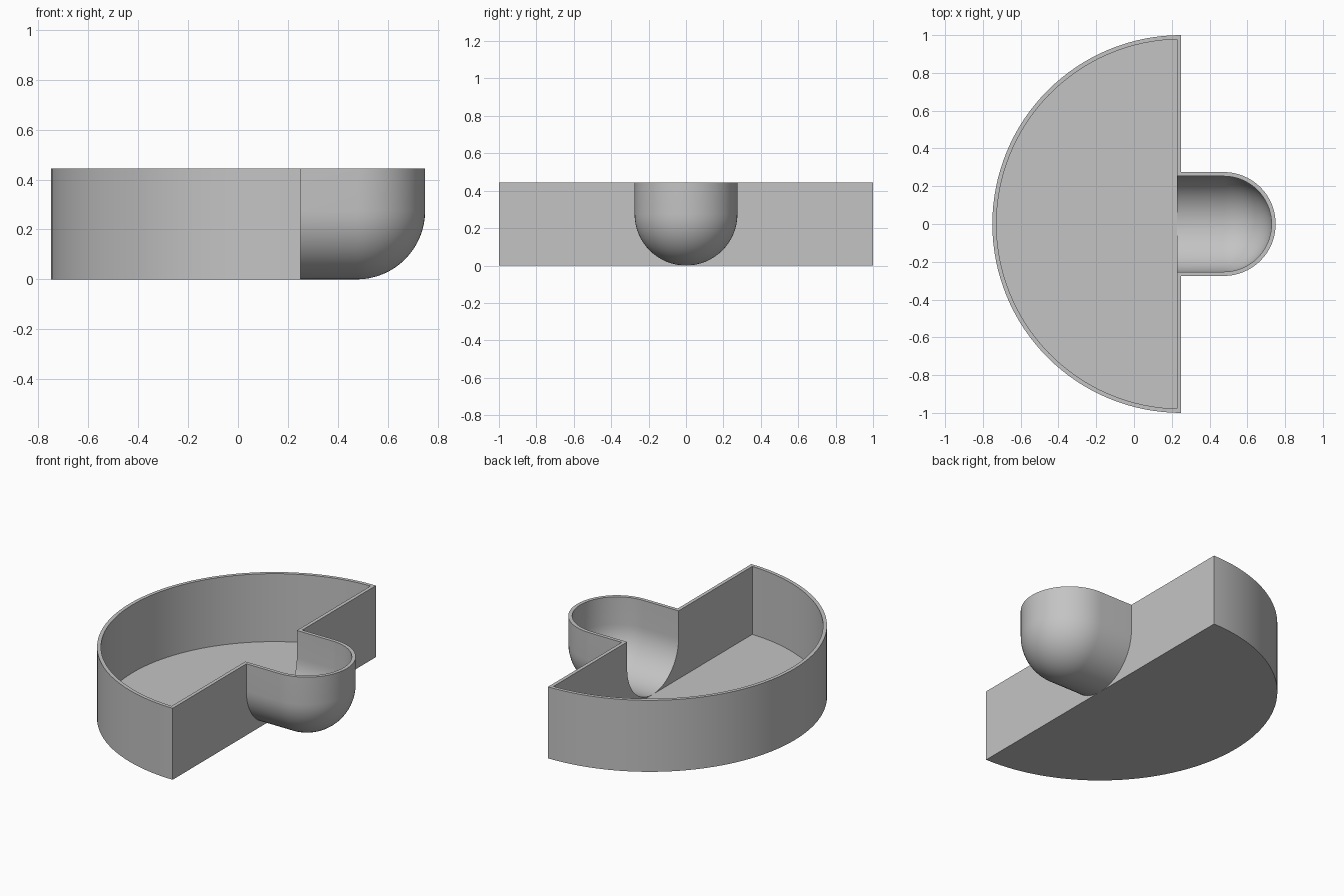
import bpy
import bmesh
from math import sin, cos, asin, pi, radians

cube = bpy.data.objects.get("Cube")
if cube:
    bpy.data.objects.remove(cube)

HEIGHT = 0.445       # rim height
WALL = 0.022         # wall and floor thickness
FLAT_X = 0.25        # flat side of the half-round tray
NOSE_X = 0.475       # axis of the rounded spout end
SPOUT_R = 0.275      # spout radius, also the height of its ball centre
ARC, NOSE, BOWL = 64, 32, 16


def make_material(name, rgb):
    mat = bpy.data.materials.new(name)
    mat.use_nodes = True
    mat.diffuse_color = (*rgb, 1)
    mat.node_tree.nodes["Principled BSDF"].inputs["Base Color"].default_value = (*rgb, 1)
    return mat


def add_skin(bm, inset):
    """Add one open-topped skin of tray and spout; return its top outline."""
    flat, r = FLAT_X - inset, SPOUT_R - inset

    def face(points):
        bm.faces.new([bm.verts.new(p) for p in points])

    # Half-round wall
    radius = 1 - inset
    start = pi / 2 + asin(inset / radius)
    sweep = 2 * (pi - start)
    arc = [(FLAT_X + radius * cos(start + sweep * i / ARC),
            radius * sin(start + sweep * i / ARC)) for i in range(ARC + 1)]
    for (x0, y0), (x1, y1) in zip(arc, arc[1:]):
        face([(x0, y0, inset), (x1, y1, inset), (x1, y1, HEIGHT), (x0, y0, HEIGHT)])

    # Floor, with a vertex where the spout meets it
    face([(x, y, inset) for x, y in arc] + [(flat, 0, inset)])

    # Spout: straight channel running into a half-round, ball-bottomed nose
    profile = [(r, HEIGHT)] + [(r * cos(pi / 2 * j / BOWL),
                                SPOUT_R - r * sin(pi / 2 * j / BOWL))
                               for j in range(BOWL)] + [(0, inset)]
    angles = [-pi / 2 + pi * i / NOSE for i in range(NOSE + 1)]
    rings = [[(flat, -d, z) for d, z in profile]]
    rings += [[(NOSE_X + d * cos(a), d * sin(a), z) for d, z in profile] for a in angles]
    rings += [[(flat, d, z) for d, z in profile]]
    for a, b in zip(rings, rings[1:]):
        for j in range(len(profile) - 1):
            quad = [a[j], b[j], b[j + 1], a[j + 1]]
            if j == len(profile) - 2 and a[-1] == b[-1]:
                quad.pop()
            face(quad)

    # Flat wall on each side of the spout opening
    for ring, (x, y) in ((rings[0], arc[-1]), (rings[-1], arc[0])):
        face([(flat, y, inset), (flat, y, HEIGHT)] + ring)

    return [(x, y, HEIGHT) for x, y in arc] + [ring[0] for ring in rings]


# Tray with spout: outer skin, inner skin and the rim between them
bm = bmesh.new()
outer = add_skin(bm, 0)
inner = add_skin(bm, WALL)
for i in range(len(outer)):
    k = (i + 1) % len(outer)
    bm.faces.new([bm.verts.new(p) for p in (outer[i], outer[k], inner[k], inner[i])])
bmesh.ops.remove_doubles(bm, verts=bm.verts, dist=0.0001)
bmesh.ops.recalc_face_normals(bm, faces=bm.faces)

mesh = bpy.data.meshes.new("tray_with_spout")
bm.to_mesh(mesh)
bm.free()
mesh.materials.append(make_material("light grey", (0.55, 0.55, 0.55)))
tray = bpy.data.objects.new("tray_with_spout", mesh)
bpy.context.collection.objects.link(tray)

bpy.ops.object.select_all(action="DESELECT")
tray.select_set(True)
bpy.context.view_layer.objects.active = tray
bpy.ops.object.shade_smooth_by_angle(angle=radians(30))
